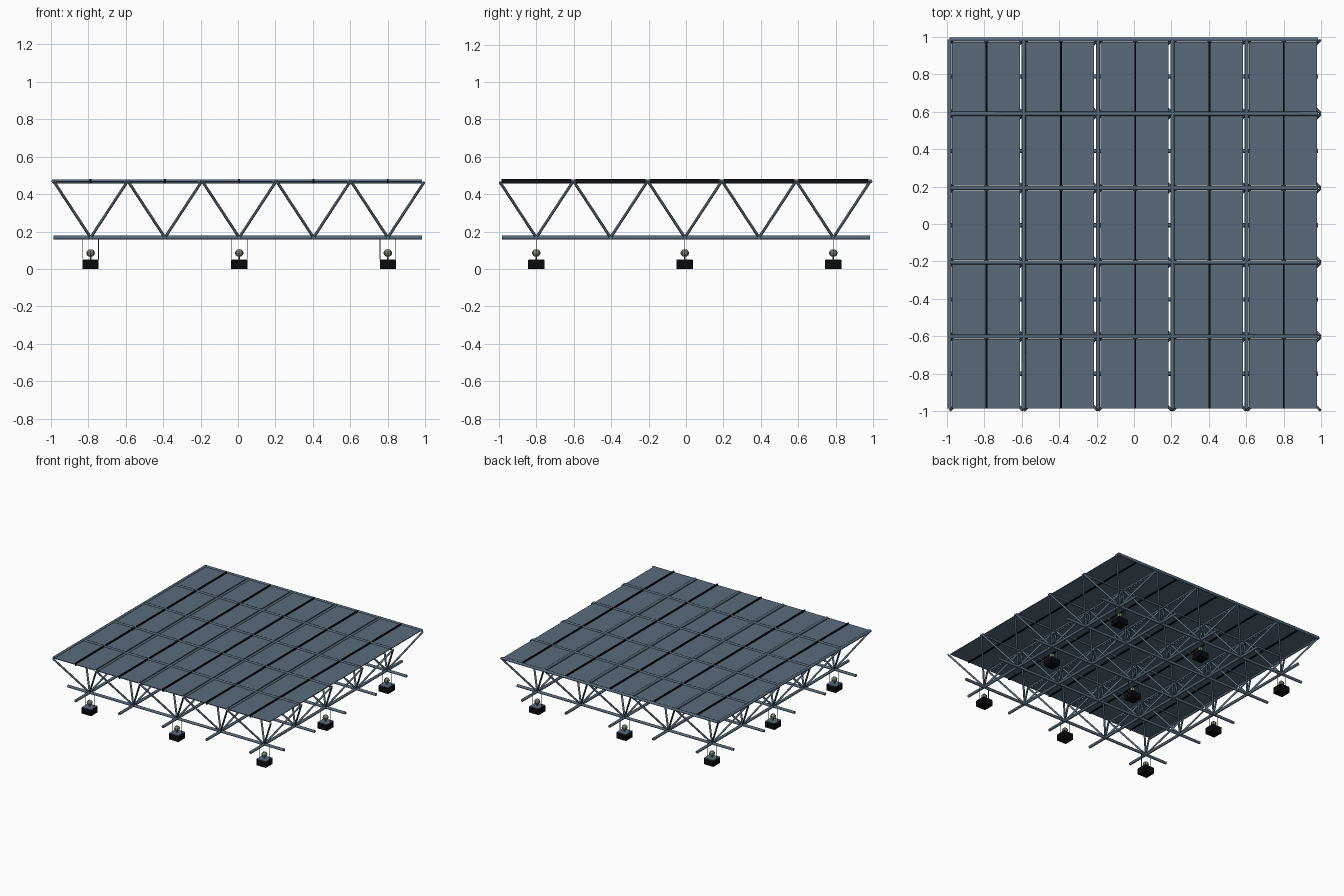
import bpy, bmesh
from mathutils import Vector, Matrix

if "Cube" in bpy.data.objects:
    bpy.data.objects.remove(bpy.data.objects["Cube"])

STEP = 0.397            # grid module
TOP, LOW = 0.468, 0.168  # chord heights
N = 5


def material(name, rgb):
    m = bpy.data.materials.new(name)
    m.diffuse_color = (*rgb, 1)
    m.use_nodes = True
    m.node_tree.nodes["Principled BSDF"].inputs["Base Color"].default_value = m.diffuse_color
    return m


steel = material("blue grey steel", (0.100, 0.148, 0.200))
black = material("black rubber", (0.003, 0.003, 0.004))
green = material("pale green metal", (0.17, 0.23, 0.14))
grey = material("grey rod", (0.12, 0.14, 0.12))


def finish(name, bm, mat, smooth=False):
    mesh = bpy.data.meshes.new(name)
    bm.to_mesh(mesh)
    bm.free()
    mesh.materials.append(mat)
    for p in mesh.polygons:
        p.use_smooth = smooth and len(p.vertices) == 4
    ob = bpy.data.objects.new(name, mesh)
    bpy.context.collection.objects.link(ob)
    return ob


def tube(bm, a, b, r, sides=8):
    a, b = Vector(a), Vector(b)
    d = b - a
    rot = d.to_track_quat('Z', 'Y').to_matrix().to_4x4()
    bmesh.ops.create_cone(bm, cap_ends=True, segments=sides, radius1=r, radius2=r,
                          depth=d.length, matrix=Matrix.Translation((a + b) / 2) @ rot)


def box(bm, x0, x1, y0, y1, z0, z1):
    centre = Vector((x0 + x1, y0 + y1, z0 + z1)) / 2
    bmesh.ops.create_cube(bm, size=1, matrix=Matrix.Translation(centre)
                          @ Matrix.Diagonal((x1 - x0, y1 - y0, z1 - z0, 1)))


# Grid lines: the upper chords are absent on the +x and -y borders
top_x = [-0.986 + STEP * i for i in range(N)]
top_y = [0.986 - STEP * i for i in range(N)]
low_x = [x + STEP / 2 for x in top_x]
low_y = [y - STEP / 2 for y in top_y]

# Upper and lower chords in both directions
for name, xs, ys, z in (("upper_chords", top_x, top_y, TOP),
                        ("lower_chords", low_x, low_y, LOW)):
    bm = bmesh.new()
    for x in xs:
        tube(bm, (x, -0.985, z), (x, 0.985, z), 0.011)
    for y in ys:
        tube(bm, (-0.985, y, z), (0.982, y, z), 0.011)
    finish(name, bm, steel, True)

# Diagonal struts: four from every lower node
bm = bmesh.new()
for x in low_x:
    for y in low_y:
        for sx in (-1, 1):
            for sy in (-1, 1):
                tube(bm, (x, y, LOW),
                     (x + sx * 0.194, y + sy * 0.194, TOP - 0.004), 0.0075)
finish("diagonal_struts", bm, steel, True)

# Roof panels in pairs, with a dark seam between the halves
panels, seams = bmesh.new(), bmesh.new()
for x in low_x:
    for y in low_y:
        y0, y1 = y - 0.186, y + 0.186
        box(panels, x - 0.186, x - 0.005, y0, y1, 0.465, 0.471)
        box(panels, x + 0.005, x + 0.178, y0, y1, 0.465, 0.471)
        box(seams, x - 0.005, x + 0.005, y0, y1, 0.457, 0.481)
finish("roof_panels", panels, steel)
finish("panel_seams", seams, black)

# Nine footings below every second lower node
blocks, plates, rods, balls, stems = (bmesh.new() for _ in range(5))
for x in low_x[::2]:
    for y in low_y[::2]:
        box(blocks, x - 0.043, x + 0.043, y - 0.043, y + 0.043, 0, 0.048)
        box(plates, x - 0.042, x + 0.042, y - 0.042, y + 0.042, 0.048, 0.052)
        for s in (-1, 1):
            tube(rods, (x + s * 0.042, y, 0.05), (x + s * 0.042, y, LOW), 0.002, 6)
        tube(stems, (x, y, 0.05), (x, y, 0.085), 0.004, 6)
        bmesh.ops.create_uvsphere(
            balls, u_segments=8, v_segments=6, radius=0.023,
            matrix=Matrix.Translation((x, y, 0.085)) @ Matrix.Diagonal((1, 1, 0.9, 1)))
finish("foot_blocks", blocks, black)
finish("foot_plates", plates, steel)
finish("hanger_rods", rods, grey)
finish("bearing_stems", stems, grey)
finish("bearing_balls", balls, green)
